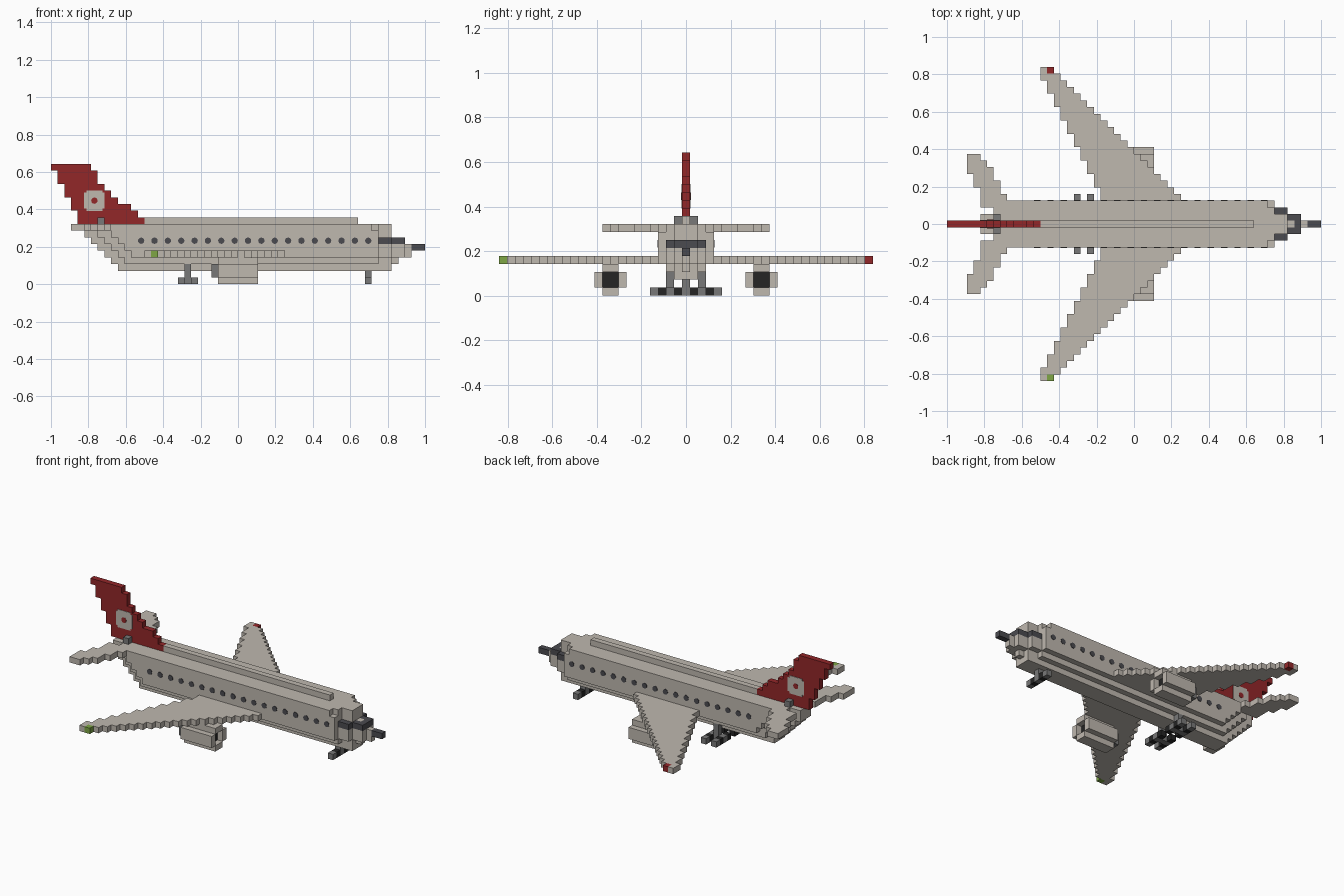
import bpy, bmesh, math
from mathutils import Matrix, Vector

if "Cube" in bpy.data.objects:
    bpy.data.objects.remove(bpy.data.objects["Cube"])

V = 2 / 56  # edge of one block


def material(name, r, g, b):
    m = bpy.data.materials.new(name)
    m.use_nodes = True
    m.diffuse_color = (r, g, b, 1)
    bsdf = m.node_tree.nodes["Principled BSDF"]
    bsdf.inputs["Base Color"].default_value = (r, g, b, 1)
    bsdf.inputs["Roughness"].default_value = 0.8
    return m


BEIGE = material("warm_grey", 0.52, 0.48, 0.43)
RED = material("dark_red", 0.29, 0.02, 0.022)
GLASS = material("charcoal", 0.07, 0.07, 0.08)
GREY = material("mid_grey", 0.19, 0.19, 0.19)
BLACK = material("black", 0.018, 0.018, 0.018)
GREEN = material("green", 0.21, 0.38, 0.06)


def finish(name, bm, mat):
    me = bpy.data.meshes.new(name)
    bm.to_mesh(me)
    bm.free()
    me.materials.append(mat)
    ob = bpy.data.objects.new(name, me)
    bpy.context.collection.objects.link(ob)
    return ob


def box(i0, i1, j0, j1, k0, k1):
    """Blocks in an inclusive-exclusive range."""
    return {(i, j, k) for i in range(i0, i1) for j in range(j0, j1) for k in range(k0, k1)}


def blocks(name, cells, mat):
    """Skin a set of blocks with only its exposed faces."""
    bm = bmesh.new()
    cache = {}

    def vert(p):
        if p not in cache:
            cache[p] = bm.verts.new((p[0] * V - 1, (p[1] - 0.5) * V, p[2] * V))
        return cache[p]

    for c in cells:
        for a in range(3):
            for side in (0, 1):
                n = list(c)
                n[a] += 2 * side - 1
                if tuple(n) in cells:
                    continue
                b, d = (a + 1) % 3, (a + 2) % 3
                loop = []
                for u, w in ((0, 0), (1, 0), (1, 1), (0, 1)):
                    p = list(c)
                    p[a] += side
                    p[b] += u
                    p[d] += w
                    loop.append(vert(tuple(p)))
                bm.faces.new(loop if side else loop[::-1])
    bmesh.ops.dissolve_limit(bm, angle_limit=0.01, verts=bm.verts[:], edges=bm.edges[:])
    return finish(name, bm, mat)


def both(cells):
    return cells | {(i, -j, k) for i, j, k in cells}


def disc(name, spots, radius, thick, mat, sides=12):
    """Thin round plates facing sideways."""
    bm = bmesh.new()
    for p in spots:
        bmesh.ops.create_cone(bm, cap_ends=True, segments=sides, radius1=radius, radius2=radius,
                              depth=thick,
                              matrix=Matrix.Translation(Vector(p)) @ Matrix.Rotation(math.pi / 2, 4, "X"))
    return finish(name, bm, mat)


# Fuselage: per layer, the tail start and the nose end of each half width
body = {}
layers = {2: (10, [51, 51]), 3: (9, [52, 51, 49]), 4: (8, [54, 53, 51, 49]),
          5: (7, [54, 53, 51, 49]), 6: (6, [52, 51, 49, 49]), 7: (5, [51, 51, 49, 49]),
          8: (5, [51, 51, 49, 48])}
hull = set()
for k, (start, ends) in layers.items():
    for j, end in enumerate(ends):
        hull |= both(box(start + 2 * max(0, j - 1), end, j, j + 1, k, k + 1))
hull |= box(14, 46, 0, 1, 9, 10)
blocks("fuselage", hull, BEIGE)

# Cockpit windows and nose probe
blocks("cockpit_glass", both(box(49, 51, 2, 3, 6, 7) | box(51, 53, 1, 2, 6, 7)) | box(52, 53, 0, 1, 6, 7), GLASS)
blocks("nose_probe", box(54, 56, 0, 1, 5, 6), GLASS)

# Cabin windows
disc("cabin_windows", [((13.5 + 2 * n) * V - 1, s * 3.5 * V, 6.5 * V) for n in range(18) for s in (-1, 1)],
     0.017, 0.006, GLASS)

# Main wings
wing = set()
for j in range(3, 24):
    wing |= box(14 + (23 - j) // 2, 16 + 23 - j, j, j + 1, 4, 5)
wing.discard((15, 23, 4))
blocks("wings", both(wing), BEIGE)
blocks("left_tip_light", {(15, 23, 4)}, RED)
blocks("right_tip_light", {(15, -23, 4)}, GREEN)

# Tailplane
tailplane = set()
for j, (start, end) in enumerate([(5, 10), (5, 9), (5, 8), (4, 8), (4, 7), (3, 7), (3, 6), (3, 5)]):
    tailplane |= box(start, end, j + 3, j + 4, 8, 9)
blocks("tailplane", both(tailplane), BEIGE)

# Stepped fin
fin = set()
for n, end in enumerate([14, 13, 12, 10, 9, 8, 7, 7, 6]):
    fin |= box((8 - n + 1) // 2, end, 0, 1, 9 + n, 10 + n)
blocks("fin", fin, RED)
blocks("tail_fairing", both({(7, 1, 9)}), GREY)

# Rounded panel and dot on both sides of the fin
bm = bmesh.new()
for s in (-1, 1):
    centre = Vector((6.5 * V - 1, s * V / 2, 12.5 * V))
    bmesh.ops.create_cube(bm, size=1, matrix=Matrix.Translation(centre) @ Matrix.Diagonal((3.1 * V, 0.006, 3.1 * V, 1)))
corners = [e for e in bm.edges if abs(e.verts[0].co.y - e.verts[1].co.y) > 0.004]
bmesh.ops.bevel(bm, geom=corners, offset=0.012, segments=2, affect="EDGES")
finish("fin_panel", bm, BEIGE)
disc("fin_dot", [(6.5 * V - 1, s * (V / 2 + 0.003), 12.5 * V) for s in (-1, 1)], 0.017, 0.004, RED)

# Engines: hollow casing, dark core and exhaust
casing = box(25, 31, 9, 11, 0, 4) | box(25, 31, 8, 12, 1, 3)
core = box(25, 30, 9, 11, 1, 3)
blocks("engine_casings", both(casing - box(25, 31, 9, 11, 1, 3)), BEIGE)
blocks("engine_cores", both(core), BLACK)
blocks("engine_exhausts", both(box(24, 25, 9, 11, 1, 3)), GREY)

# Main landing gear
blocks("main_gear_legs", both(box(20, 21, 2, 3, 1, 3) | box(19, 22, 2, 3, 0, 1)), GREY)
tyres, hubs = set(), set()
for i in (19, 21):
    for j in (1, 3):
        tyres.add((i, j, 0))
    hubs.add((i, 4, 0))
blocks("main_wheels", both(tyres), BLACK)
blocks("main_wheel_hubs", both(hubs), GREY)

# Nose landing gear
blocks("nose_gear_leg", box(47, 48, 0, 1, 0, 2), GREY)
blocks("nose_wheels", both({(47, 1, 0)}), BLACK)
blocks("nose_wheel_hubs", both({(47, 2, 0)}), GREY)
